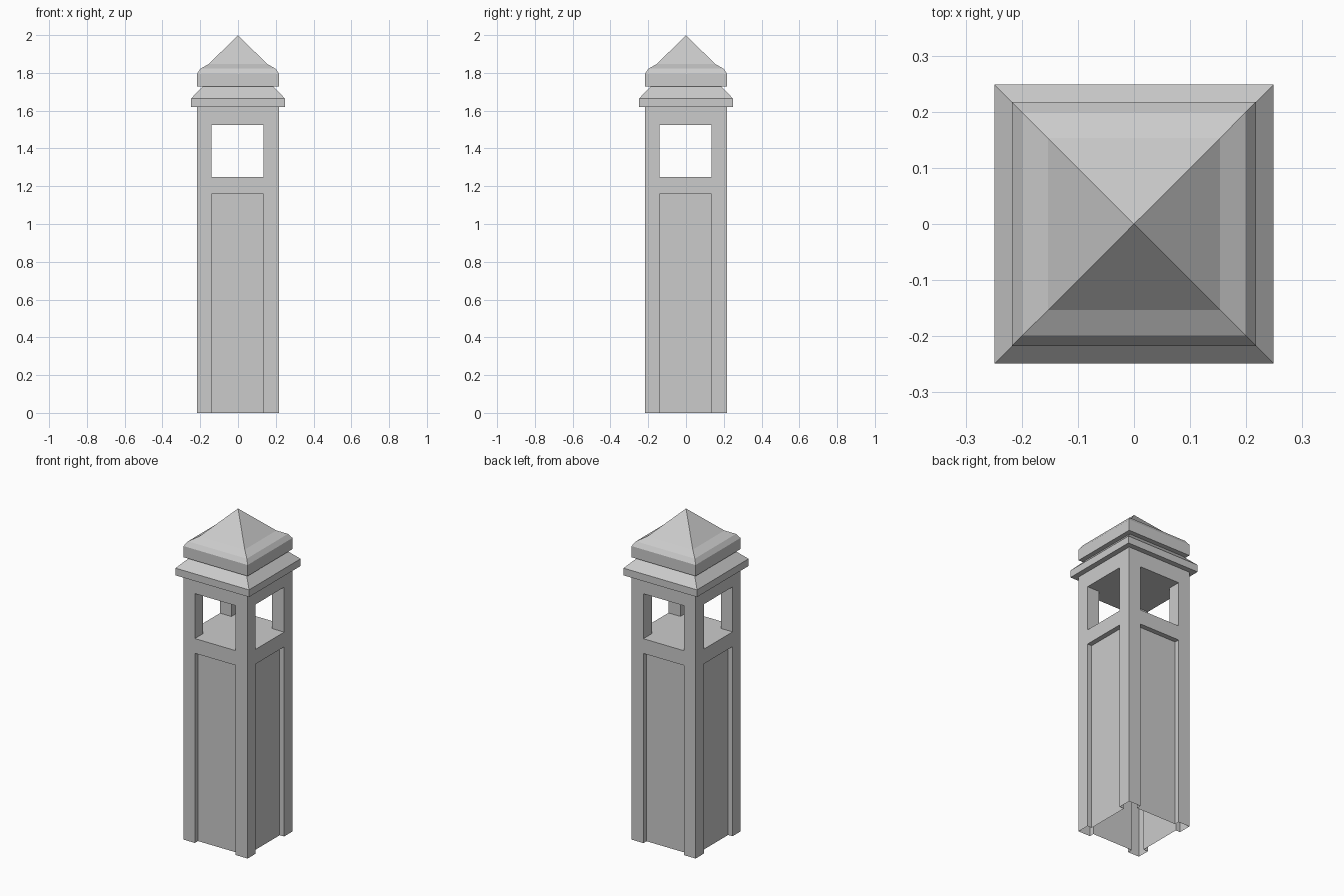
import bpy, bmesh

if "Cube" in bpy.data.objects:
    bpy.data.objects.remove(bpy.data.objects["Cube"])

HALF = 0.217            # half width of the square shaft
LO, HI = -0.14, 0.136   # sides of windows and panels
DEPTH = 0.03            # panel recess depth


def add_object(name, bm):
    bmesh.ops.recalc_face_normals(bm, faces=bm.faces)
    mesh = bpy.data.meshes.new(name)
    bm.to_mesh(mesh)
    bm.free()
    obj = bpy.data.objects.new(name, mesh)
    bpy.context.collection.objects.link(obj)
    return obj


def box(name, lo, hi):
    bm = bmesh.new()
    bmesh.ops.create_cube(bm, size=1)
    for v in bm.verts:
        v.co = [lo[i] if v.co[i] < 0 else hi[i] for i in range(3)]
    return add_object(name, bm)


def square_loft(name, profile):
    """Stack square rings from (half width, height) pairs; zero width is a point."""
    bm = bmesh.new()
    rings = []
    for r, z in profile:
        if r == 0:
            rings.append([bm.verts.new((0, 0, z))] * 4)
        else:
            rings.append([bm.verts.new((x * r, y * r, z))
                          for x, y in ((-1, -1), (1, -1), (1, 1), (-1, 1))])
    for a, b in zip(rings, rings[1:]):
        for i in range(4):
            j = (i + 1) % 4
            corners = [a[i], a[j], b[j], b[i]]
            bm.faces.new(list(dict.fromkeys(corners)))
    return add_object(name, bm)


def cut(target, lo, hi):
    cutter = box("cutter", lo, hi)
    cutter.hide_render = True
    mod = target.modifiers.new("cut", 'BOOLEAN')
    mod.operation, mod.solver, mod.object = 'DIFFERENCE', 'EXACT', cutter
    bpy.context.view_layer.objects.active = target
    bpy.ops.object.modifier_apply(modifier=mod.name)
    bpy.data.objects.remove(cutter)


# Square shaft
shaft = box("shaft", (-HALF, -HALF, 0), (HALF, HALF, 1.62))

# Crossing window openings
cut(shaft, (LO, -1, 1.25), (HI, 1, 1.525))
cut(shaft, (-1, LO, 1.25), (1, HI, 1.525))

# Recessed panels on all four sides
for s in (-1, 1):
    a, b = sorted((s * (HALF - DEPTH), s))
    cut(shaft, (LO, a, -0.1), (HI, b, 1.16))
    cut(shaft, (a, LO, -0.1), (b, HI, 1.16))

# Open underside, and open top where the collar covers it
bm = bmesh.new()
bm.from_mesh(shaft.data)
ends = [f for f in bm.faces
        if abs(f.normal.z) > 0.9 and (f.calc_center_median().z < 0.01
                                      or f.calc_center_median().z > 1.61)]
bmesh.ops.delete(bm, geom=ends, context='FACES')
bm.to_mesh(shaft.data)
bm.free()

# Collar with sloped top
square_loft("collar", [(HALF, 1.62), (0.249, 1.62), (0.249, 1.664), (0.187, 1.727)])

# Roof cap with flared eaves and pyramid point
square_loft("roof", [(0.187, 1.727), (HALF, 1.727), (HALF, 1.795),
                     (0.199, 1.822), (0.153, 1.848), (0, 2.0)])
